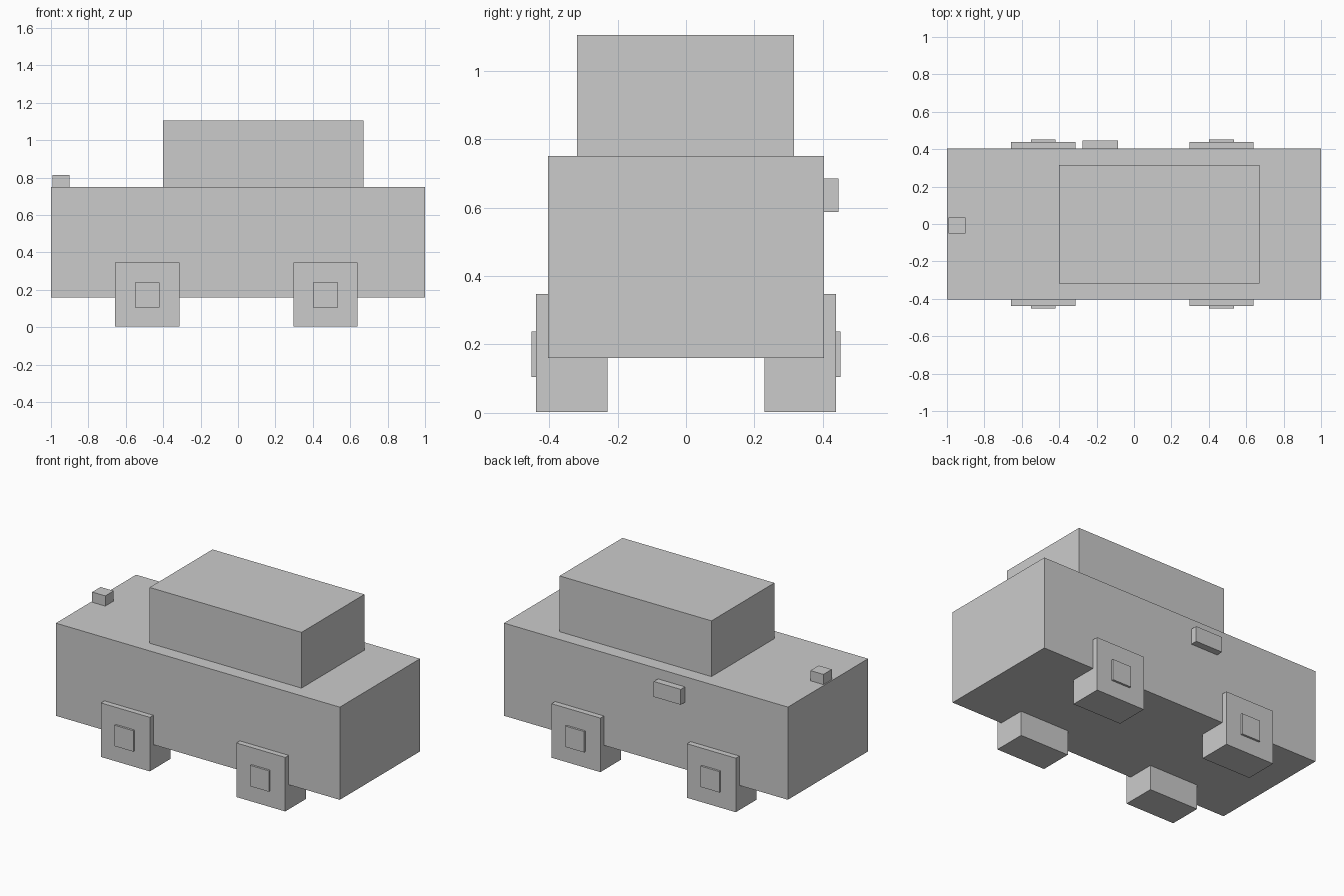
import bpy
import bmesh
from mathutils import Matrix, Vector

if "Cube" in bpy.data.objects:
    bpy.data.objects.remove(bpy.data.objects["Cube"])


def box(name, x, y, z):
    """Box spanning the given (min, max) range on each axis."""
    lo, hi = Vector((x[0], y[0], z[0])), Vector((x[1], y[1], z[1]))
    bm = bmesh.new()
    bmesh.ops.create_cube(
        bm, size=1,
        matrix=Matrix.Translation((lo + hi) / 2) @ Matrix.Diagonal((*(hi - lo), 1)))
    mesh = bpy.data.meshes.new(name)
    bm.to_mesh(mesh)
    bm.free()
    obj = bpy.data.objects.new(name, mesh)
    bpy.context.collection.objects.link(obj)
    return obj


# Main body and cabin
box("body", (-1, 1), (-0.404, 0.403), (0.16, 0.75))
box("cabin", (-0.40, 0.67), (-0.318, 0.315), (0.75, 1.105))

# Wheels with hubs, on both sides
for end, cx in (("front", -0.486), ("rear", 0.468)):
    for side, s in (("right", -1), ("left", 1)):
        wy = sorted((s * 0.23, s * 0.439))
        hy = sorted((s * 0.439, s * 0.452))
        box(f"{end}_{side}_wheel", (cx - 0.172, cx + 0.172), wy, (0.003, 0.347))
        box(f"{end}_{side}_hub", (cx - 0.066, cx + 0.066), hy, (0.105, 0.238))

# Hood ornament and side fuel cap
box("hood_ornament", (-0.992, -0.90), (-0.05, 0.034), (0.75, 0.815))
box("fuel_cap", (-0.275, -0.085), (0.403, 0.446), (0.587, 0.685))
